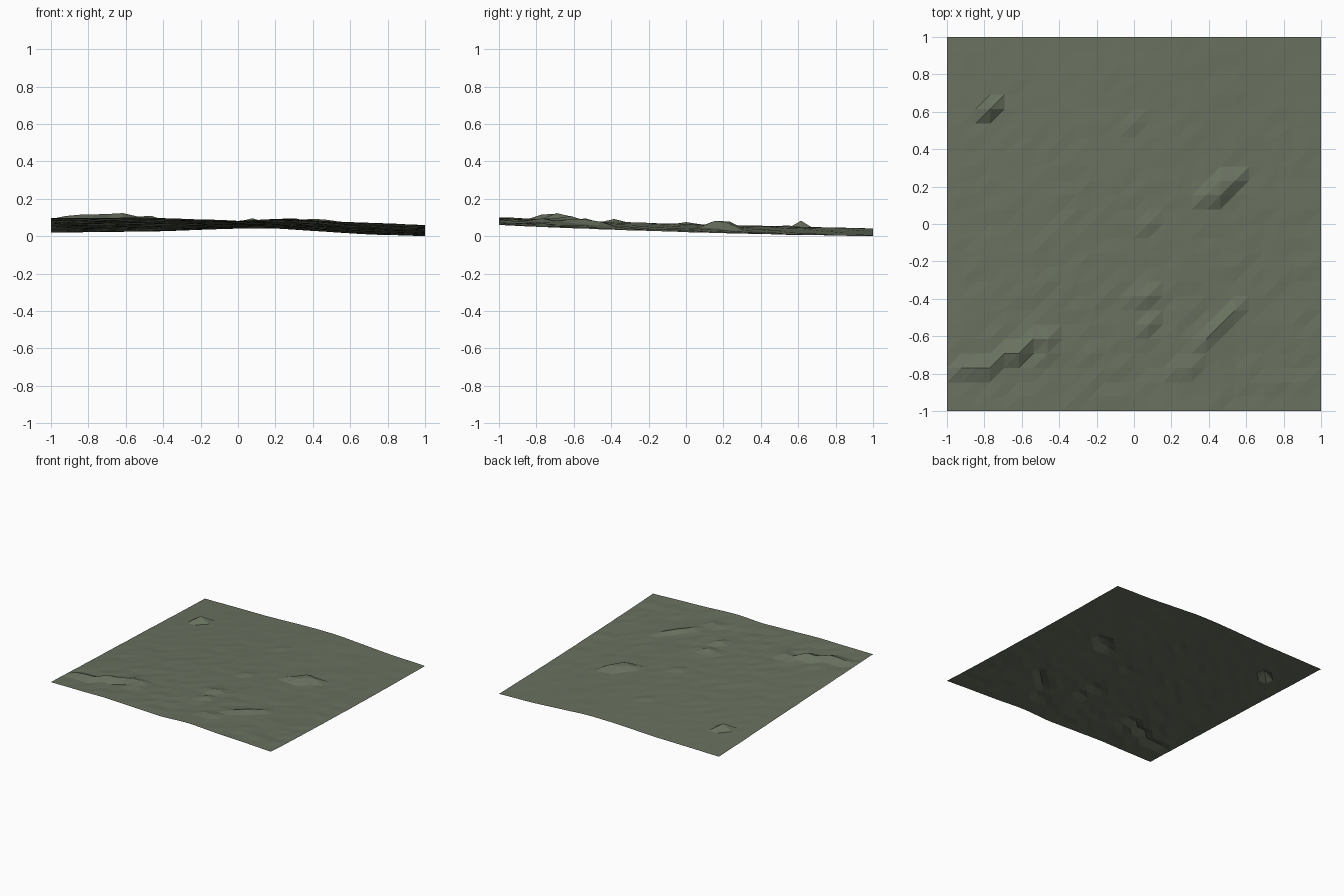
import bpy, bmesh, random

if "Cube" in bpy.data.objects:
    bpy.data.objects.remove(bpy.data.objects["Cube"])

random.seed(4)
N = 26                      # cells per side
STEP = 2 / N

# height along the front and back borders (x, z)
FRONT = [(-1, .100), (-.5, .102), (0, .086), (.25, .096), (.6, .078), (1, .063)]
BACK = [(-1, .022), (-.4, .029), (0, .044), (.2, .045), (.5, .025), (.7, .012), (1, .003)]

# ridges and spikes: grid column, grid row, extra height
BUMPS = [
    (3, 21, .046),                                              # lone spike
    (18, 15, .022), (19, 15, .035), (19, 16, .035), (20, 16, .030),  # right ridge
    (1, 3, .016), (2, 3, .024), (3, 3, .028), (4, 4, .034),     # front left ridge
    (5, 4, .033), (6, 5, .020), (7, 5, .022), (7, 4, .010),
    (14, 6, .022), (14, 8, .022), (13, 8, .008),                # small middle bumps
    (18, 5, .018), (19, 6, .026), (20, 7, .020),                # front right ridge
    (16, 3, .010), (17, 3, .010), (14, 13, .010), (13, 20, .008),
]


def interp(profile, x):
    for (x0, z0), (x1, z1) in zip(profile, profile[1:]):
        if x <= x1 + 1e-6:
            return z0 + (z1 - z0) * (x - x0) / (x1 - x0)
    return profile[-1][1]


def height(i, j):
    x, t = -1 + i * STEP, j / N
    z = interp(FRONT, x) * (1 - t) + interp(BACK, x) * t
    z -= .008 * max(0, x) * 4 * t * (1 - t)                     # slight sag on the right
    rough = .003 * (1.3 - t) if 0 < i < N and 0 < j < N else .001
    return z + random.uniform(-rough, rough)


z = {(i, j): height(i, j) for j in range(N + 1) for i in range(N + 1)}
for i, j, h in BUMPS:
    z[i, j] += h
low = min(z.values())

# triangulated terrain sheet
bm = bmesh.new()
v = {(i, j): bm.verts.new((-1 + i * STEP, -1 + j * STEP, h - low)) for (i, j), h in z.items()}
for i in range(N):
    for j in range(N):
        a, b, c, d = v[i, j], v[i + 1, j], v[i + 1, j + 1], v[i, j + 1]
        bm.faces.new((a, b, c))
        bm.faces.new((a, c, d))
mesh = bpy.data.meshes.new("terrain")
bm.to_mesh(mesh)
bm.free()
terrain = bpy.data.objects.new("terrain", mesh)
bpy.context.collection.objects.link(terrain)

# mossy ground colour
ground = bpy.data.materials.new("moss_ground")
ground.diffuse_color = (.14, .165, .115, 1)
ground.use_nodes = True
ground.node_tree.nodes["Principled BSDF"].inputs["Base Color"].default_value = ground.diffuse_color
mesh.materials.append(ground)
